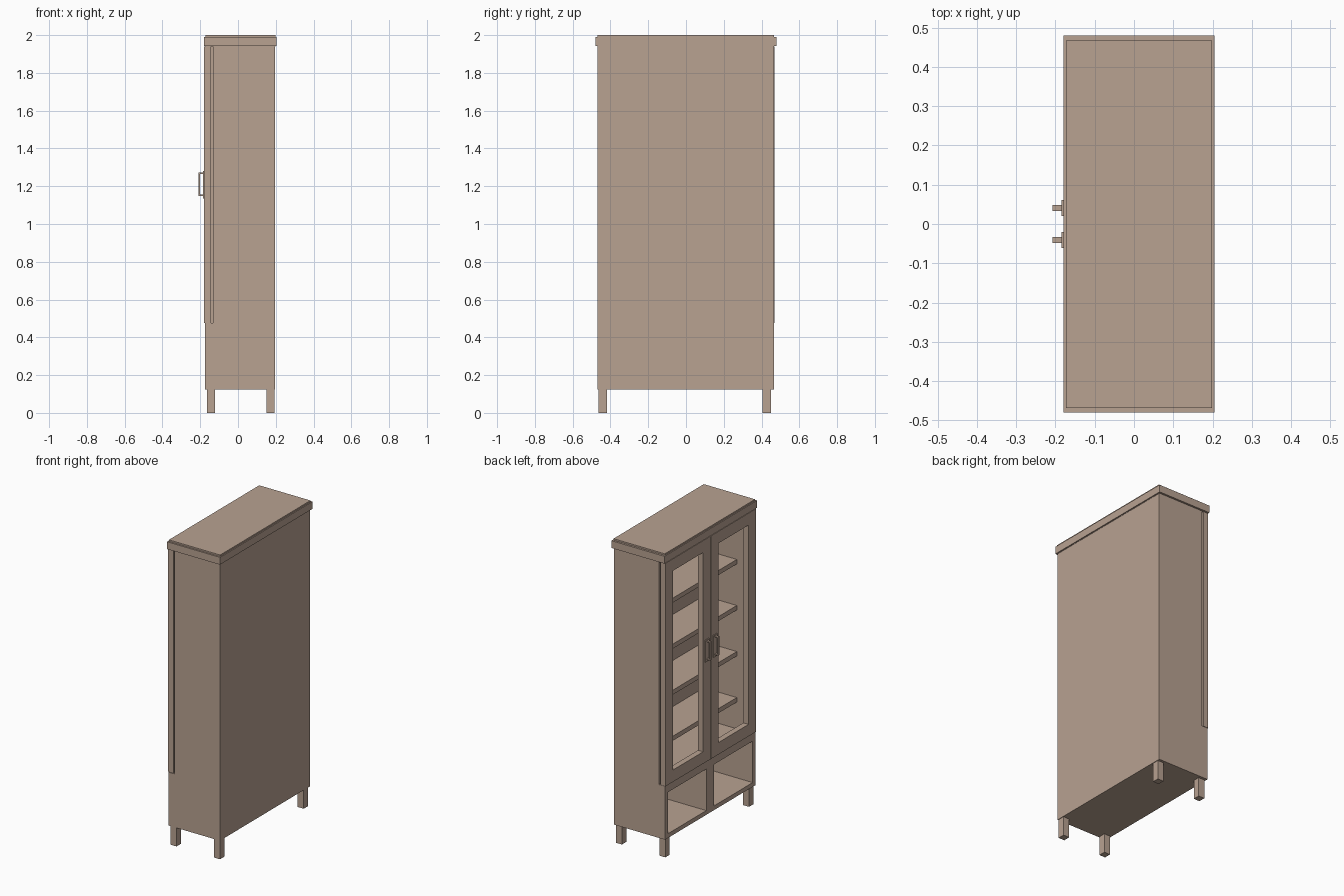
import bpy, bmesh

if "Cube" in bpy.data.objects:
    bpy.data.objects.remove(bpy.data.objects["Cube"])

wood = bpy.data.materials.new("light_wood")
wood.diffuse_color = (0.48, 0.36, 0.285, 1)
wood.use_nodes = True
wood.node_tree.nodes["Principled BSDF"].inputs["Base Color"].default_value = wood.diffuse_color


def finish(name, bm):
    bmesh.ops.recalc_face_normals(bm, faces=bm.faces)
    mesh = bpy.data.meshes.new(name)
    bm.to_mesh(mesh)
    bm.free()
    mesh.materials.append(wood)
    obj = bpy.data.objects.new(name, mesh)
    bpy.context.collection.objects.link(obj)
    return obj


def add_box(bm, x, y, z):
    """Box from (min, max) pairs."""
    verts = bmesh.ops.create_cube(bm, size=1)["verts"]
    for v in verts:
        v.co = [a[0] if c < 0 else a[1] for c, a in zip(v.co, (x, y, z))]


def box(name, x, y, z):
    bm = bmesh.new()
    add_box(bm, x, y, z)
    return finish(name, bm)


def prism(name, profile, y0, y1):
    """Extrude an (x, z) profile along y."""
    bm = bmesh.new()
    face = bm.faces.new([bm.verts.new((x, y0, z)) for x, z in profile])
    new = bmesh.ops.extrude_face_region(bm, geom=[face])["geom"]
    bmesh.ops.translate(bm, vec=(0, y1 - y0, 0),
                        verts=[g for g in new if isinstance(g, bmesh.types.BMVert)])
    return finish(name, bm)


def frame(name, x, y, z, side, rail):
    """Rectangular frame in the y-z plane, cut through along x."""
    bm = bmesh.new()
    outer = [(y[0], z[0]), (y[1], z[0]), (y[1], z[1]), (y[0], z[1])]
    inner = [(y[0] + side, z[0] + rail), (y[1] - side, z[0] + rail),
             (y[1] - side, z[1] - rail), (y[0] + side, z[1] - rail)]
    rings = [[bm.verts.new((px, *p)) for p in loop] for px in x for loop in (outer, inner)]
    o0, i0, o1, i1 = rings
    for a, b in ((o0, i0), (i0, i1), (i1, o1), (o1, o0)):
        for k in range(4):
            n = (k + 1) % 4
            bm.faces.new((a[k], a[n], b[n], b[k]))
    return finish(name, bm)


Y0, Y1, T = -0.469, 0.467, 0.028     # carcass width and board thickness
FRONT, STEP, BACK = -0.175, -0.132, 0.197
BASE, MID = 0.125, 0.475
IN0, IN1 = Y0 + T, Y1 - T

# side panels, stepped back where the doors sit
side = [(FRONT, BASE), (BACK, BASE), (BACK, 1.95), (STEP, 1.95), (STEP, MID), (FRONT, MID)]
prism("right_side_panel", side, Y0, IN0)
prism("left_side_panel", side, IN1, Y1)

# back, floor, middle board, lower divider and top
box("back_panel", (BACK - 0.018, BACK), (IN0, IN1), (BASE, 1.95))
box("floor_board", (FRONT, BACK - 0.018), (IN0, IN1), (BASE, BASE + 0.028))
box("middle_board", (FRONT, BACK - 0.018), (IN0, IN1), (0.425, MID))
box("lower_divider", (FRONT, BACK - 0.018), (-0.04, 0.04), (BASE + 0.028, 0.425))
box("top_board", (-0.173, 0.199), (Y0, Y1), (1.94, 2.0))
box("crown_moulding", (-0.179, 0.205), (-0.48, 0.48), (1.942, 1.99))

# inner shelves
for i in range(4):
    z = 0.65 + 0.302 * i
    box(f"shelf_{i + 1}", (-0.06, BACK - 0.018), (IN0, IN1), (z, z + 0.03))

# doors with open frames and pull handles
for name, s in (("left", 1), ("right", -1)):
    edges = sorted((s * 0.002, s * 0.468))
    frame(f"{name}_door", (-0.18, -0.142), edges, (0.477, 1.94), 0.077, 0.078)
    c = s * 0.041
    box(f"{name}_handle_plate", (-0.185, -0.179), (c - 0.02, c + 0.02), (1.135, 1.28))
    bm = bmesh.new()
    y = (c - 0.008, c + 0.008)
    add_box(bm, (-0.208, -0.201), y, (1.148, 1.272))
    for z in (1.148, 1.265):
        add_box(bm, (-0.201, -0.184), y, (z, z + 0.007))
    finish(f"{name}_handle", bm)

# hinge posts closing the gap behind the door edges
for name, y in (("left", (0.43, 0.45)), ("right", (-0.45, -0.43))):
    box(f"{name}_hinge_strip", (-0.144, -0.13), y, (MID, 1.94))

# feet
for xn, x in (("front", -0.165), ("back", 0.15)):
    for yn, y in (("right", -0.463), ("left", 0.405)):
        box(f"{xn}_{yn}_foot", (x, x + 0.043), (y, y + 0.045), (0, BASE))
